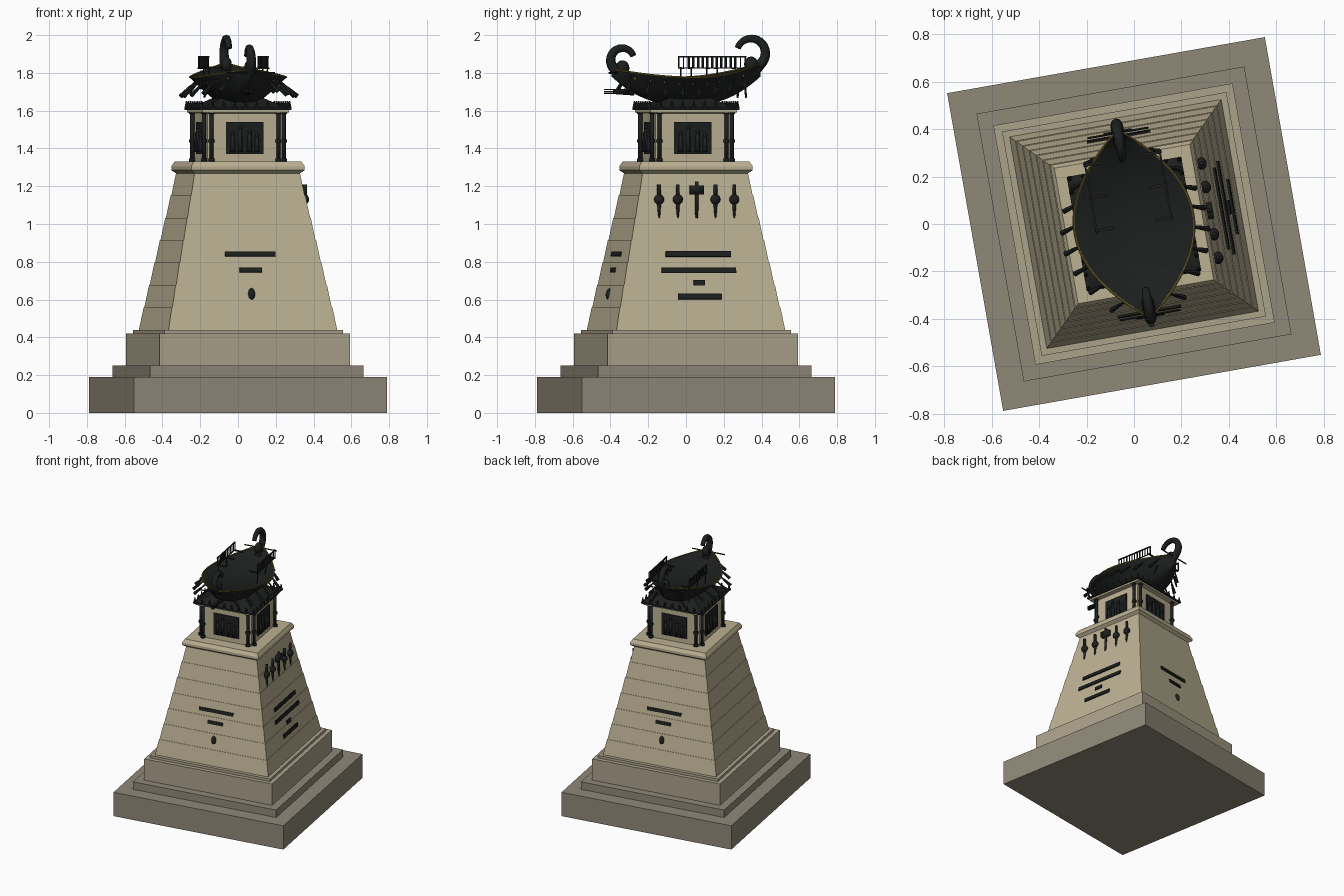
import bpy, bmesh, math
from mathutils import Matrix, Vector

if "Cube" in bpy.data.objects:
    bpy.data.objects.remove(bpy.data.objects["Cube"])

def material(name, rgb):
    m = bpy.data.materials.new(name)
    m.diffuse_color = (*rgb, 1)
    m.use_nodes = True
    m.node_tree.nodes["Principled BSDF"].inputs["Base Color"].default_value = m.diffuse_color
    return m

BASE = material("dark_stone", (.28, .25, .19))
MID = material("mid_stone", (.41, .36, .26))
STONE = material("light_stone", (.5, .44, .29))
BLACK = material("black_bronze", (.012, .014, .013))
GOLD = material("gold_trim", (.18, .12, .02))
T = Matrix.Translation

def finish(name, bm, mat, smooth=False):
    bmesh.ops.recalc_face_normals(bm, faces=bm.faces)
    me = bpy.data.meshes.new(name)
    bm.to_mesh(me)
    bm.free()
    ob = bpy.data.objects.new(name, me)
    bpy.context.collection.objects.link(ob)
    me.materials.append(mat)
    for p in me.polygons:
        p.use_smooth = smooth
    return ob

def box(bm, c, s, M=Matrix()):
    bmesh.ops.create_cube(bm, size=1, matrix=M @ T(c) @ Matrix.Diagonal((*s, 1)))

def ball(bm, c, s, M=Matrix()):
    bmesh.ops.create_uvsphere(bm, u_segments=12, v_segments=8, radius=1,
                              matrix=M @ T(c) @ Matrix.Diagonal((*s, 1)))

def rod(bm, a, b, r1, r2=None, M=Matrix(), seg=10):
    a, b = Vector(a), Vector(b)
    q = (b - a).to_track_quat('Z', 'Y').to_matrix().to_4x4()
    bmesh.ops.create_cone(bm, cap_ends=True, segments=seg, radius1=r1,
                          radius2=r1 if r2 is None else r2, depth=(b - a).length,
                          matrix=M @ T((a + b) / 2) @ q)

def loft(bm, rings, cap=True):
    rows = [[bm.verts.new(p) for p in r] for r in rings]
    n = len(rows[0])
    for a, b in zip(rows, rows[1:]):
        for i in range(n):
            bm.faces.new((a[i], a[(i + 1) % n], b[(i + 1) % n], b[i]))
    if cap:
        bm.faces.new(rows[0])
        bm.faces.new(rows[-1])

def stack(name, prof, mat):
    # square section swept up a (half width, z) profile
    bm = bmesh.new()
    loft(bm, [[(-h, -h, z), (h, -h, z), (h, h, z), (-h, h, z)] for h, z in prof])
    return finish(name, bm, mat)

# stepped base
stack("plinth_steps", [(.68, 0), (.68, .19), (.573, .19), (.573, .25)], BASE)
stack("pedestal", [(.512, .25), (.512, .42), (.48, .42), (.48, .44)], MID)

# battered shaft in courses
def face_h(z):
    return .453 - (z - .44) * .173 / .83
prof = []
for i in range(7):
    z0, z1 = .44 + i * .83 / 7, .44 + (i + 1) * .83 / 7
    prof += [(face_h(z0), z0), (face_h(z1) + .003, z1)]
stack("shaft", prof, STONE)
stack("shaft_cornice", [(.283, 1.268), (.305, 1.285), (.305, 1.305), (.29, 1.33)], STONE)

# upper chamber and roof
stack("chamber", [(.2, 1.33), (.2, 1.585), (.232, 1.59), (.232, 1.603)], STONE)
stack("chamber_roof", [(.245, 1.603), (.245, 1.613), (.2, 1.625), (.07, 1.69)], BLACK)
cols, panels, figs, fin = (bmesh.new() for _ in range(4))
for k in range(4):
    R = Matrix.Rotation(k * math.pi / 2, 4, 'Z')
    for s in (-1, 1):
        x, y = .18 * s, -.214
        rod(cols, (x, y, 1.33), (x, y, 1.6), .011, M=R)
        for z in (1.34, 1.44, 1.59):
            rod(cols, (x, y, z - .008), (x, y, z + .008), .017, M=R)
    box(panels, (0, -.2, 1.455), (.2, .016, .17), R)
    for x, h in ((-.065, .09), (-.025, .125), (.025, .105), (.065, .08)):
        rod(figs, (x, -.21, 1.38), (x, -.21, 1.38 + h), .014, .009, R, 8)
        ball(figs, (x, -.21, 1.387 + h), (.01, .01, .012), R)
    for i in range(9):
        x = -.235 + i * .47 / 8
        rod(fin, (x, -.236, 1.61), (x, -.236, 1.65), .011, .003, R, 6)
finish("corner_columns", cols, BLACK, True)
finish("relief_panels", panels, BLACK)
finish("relief_figures", figs, BLACK, True)
finish("roof_finials", fin, BLACK)

# plain bars and discs on front, right and back
tilt = Matrix.Rotation(-math.atan(.173 / .83), 4, 'X')
def on_face(k, x, z):
    return Matrix.Rotation(k * math.pi / 2, 4, 'Z') @ T((x, -face_h(z), z)) @ tilt
bm = bmesh.new()
for k in (0, 2):
    for z, w in ((.84, .27), (.755, .12)):
        box(bm, (0, 0, 0), (w, .02, .025), on_face(k, 0, z))
    ball(bm, (0, 0, 0), (.019, .018, .031), on_face(k, 0, .63))
for z, w in ((.84, .35), (.753, .4), (.687, .06), (.615, .235)):
    box(bm, (0, 0, 0), (w, .02, .028), on_face(1, 0, z))
finish("plaque_bars", bm, BLACK)

# row of torches on the right face
bm = bmesh.new()
R = Matrix.Rotation(math.pi / 2, 4, 'Z')
for i in range(-2, 3):
    x, y = i * .101, -.325
    if i:
        rod(bm, (x, y, 1.03), (x, y, 1.14), .005, .013, R)
        rod(bm, (x, y, 1.14), (x, y, 1.21), .01, .01, R)
        ball(bm, (x, y, 1.13), (.027, .022, .027), R)
    else:
        rod(bm, (x, y, 1.015), (x, y, 1.225), .008, .01, R)
        box(bm, (x, y, 1.18), (.072, .025, .045), R)
finish("face_torches", bm, BLACK, True)

# boat hull
L = .4
def beam(t): return .25 * (1 - t * t) + .004
def sheer(t): return 1.775 + (.075 if t > 0 else .045) * t * t
def keel(t): return 1.625 + .155 * abs(t) ** 2.3
half = [(0, 0), (.25, .02), (.48, .22), (.7, .52), (.88, .8), (1, 1), (.93, 1), (.36, .62)]
bm = bmesh.new()
rings = []
for i in range(33):
    t = -1 + i / 16
    w, k, s = beam(t), keel(t), sheer(t)
    pts = [(w * a, L * t, k + (s - k) * b) for a, b in half]
    rings.append(pts + [(-x, y, z) for x, y, z in reversed(pts[1:])])
loft(bm, rings)
hull = finish("boat_hull", bm, BLACK, True)
bpy.context.view_layer.objects.active = hull
hull.select_set(True)
bpy.ops.object.shade_smooth_by_angle(angle=math.radians(40))
hull.select_set(False)

# gold rim and studs
rim, stud = bmesh.new(), bmesh.new()
for s in (-1, 1):
    P = [(s * beam(t / 12), L * t / 12, sheer(t / 12) + .001) for t in range(-12, 13)]
    for a, b in zip(P, P[1:]):
        rod(rim, a, b, .005, seg=6)
    for i in range(-4, 5):
        t = i / 5.5
        ball(stud, (s * beam(t) * .85, L * t, sheer(t) - .03), (.007, .007, .007))
finish("gunwale_trim", rim, GOLD)
finish("hull_studs", stud, GOLD, True)

# short sloping oars, side rails
oars, rails = bmesh.new(), bmesh.new()
for s in (-1, 1):
    for i in range(8):
        t = -.78 + i * 1.56 / 7
        w, z = beam(t), sheer(t)
        a = Vector((s * w * .84, L * t, z - .015))
        d = Vector((s * (.055 + .16 * w), -.03, -.085))
        rod(oars, a, a + d, .006, seg=6)
        rod(oars, a + d * .45, a + d, .008, .013, seg=6)
    box(rails, (s * .16, .14, 1.885), (.008, .31, .008))
    for i in range(13):
        y = -.01 + i * .025
        box(rails, (s * .16, y, (1.885 + 1.825) / 2), (.006, .006, .06))
    for y in (.0, .14, .28):
        box(rails, (s * .13, y, 1.825), (.075, .012, .008))
    box(rails, (s * .16, .14, 1.825), (.006, .31, .006))
    for y in (0, .14):
        rod(rails, (s * .15, y, 1.74), (s * .16, y, 1.83), .004, seg=6)
finish("oars", oars, BLACK)
finish("side_rails", rails, BLACK)

# curled end posts, swept as tapering tubes
def curl(name, cy, cz, r, sgn, foot):
    path = [Vector((0, sgn * y, z)) for y, z in foot]
    for i in range(17):
        a = math.radians(-35 + i * 195 / 16)
        path.append(Vector((0, sgn * (cy + r * math.cos(a)), cz + r * math.sin(a))))
    bm, rings = bmesh.new(), []
    n = len(path)
    for i, p in enumerate(path):
        d = (path[min(i + 1, n - 1)] - path[max(i - 1, 0)]).normalized()
        u = d.cross(Vector((1, 0, 0)))
        q = .028 - .012 * i / n
        rings.append([p + q * (math.cos(j * math.pi / 4) * Vector((1, 0, 0))
                               + math.sin(j * math.pi / 4) * u) for j in range(8)])
    loft(bm, rings)
    ball(bm, (0, sgn * cy, foot[-1][1] + .03), (.028, .038, .042))
    finish(name, bm, BLACK, True)
curl("stern_curl", .35, 1.905, .077, 1, [(.34, 1.78), (.375, 1.815)])
curl("prow_curl", .342, 1.868, .063, -1, [(.33, 1.765), (.365, 1.795)])

# cross bars at both ends, ram and hanging anchors
bm = bmesh.new()
for y, z in ((-.39, 1.8), (.39, 1.83)):
    rod(bm, (-.13, y, z), (.13, y, z), .005, seg=6)
rod(bm, (0, -.28, 1.7), (0, -.39, 1.7), .02, .012)
for dz in (-.01, .0, .012):
    box(bm, (0, -.41, 1.7 + dz), (.02, .06, .006))
for s in (-1, 1):
    rod(bm, (s * .09, .3, 1.75), (s * .13, .3, 1.67), .006, seg=6)
finish("ram_and_spars", bm, BLACK)

# the whole monument is turned ten degrees
turn = Matrix.Rotation(math.radians(10), 4, 'Z')
for ob in bpy.data.objects:
    ob.data.transform(turn)
